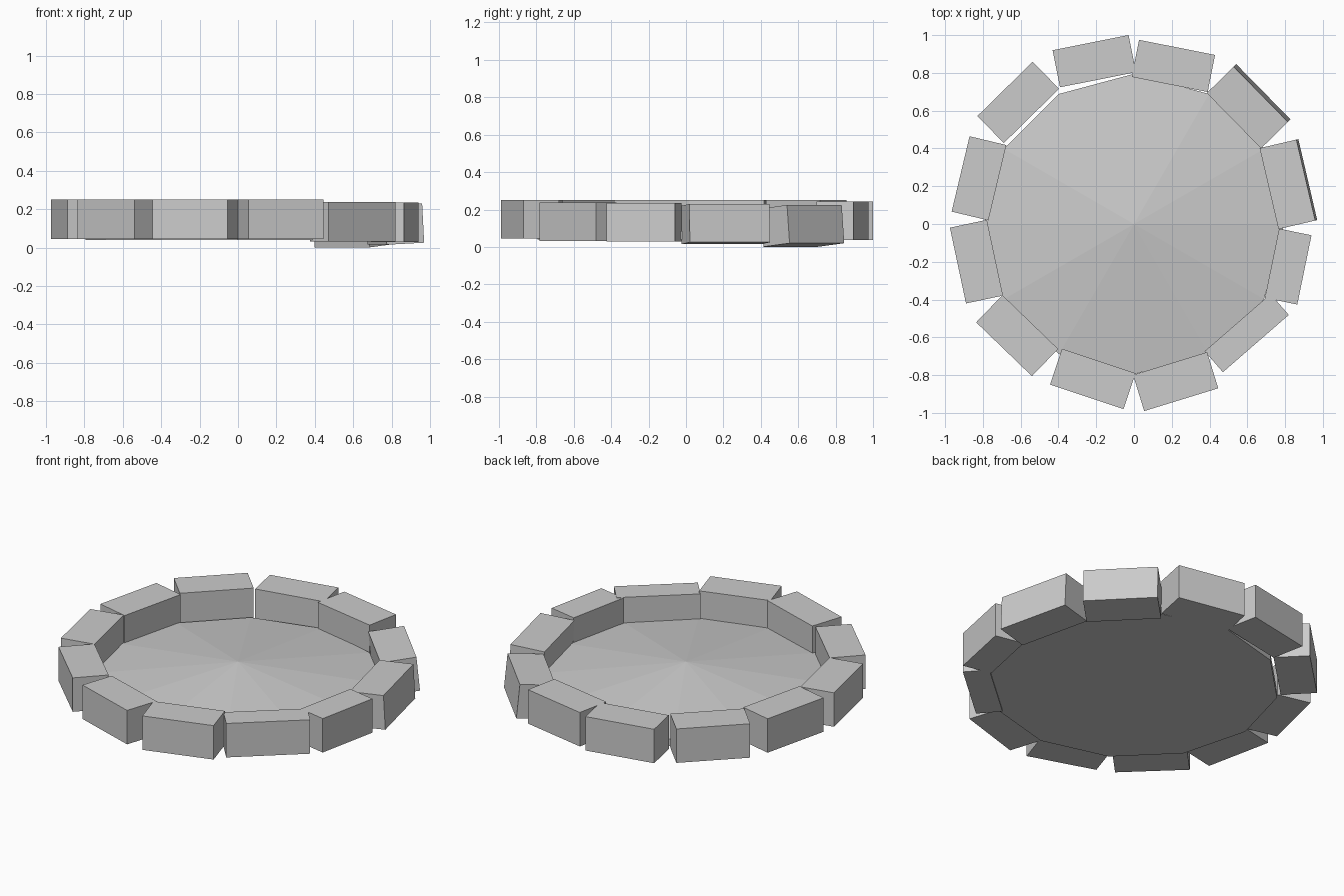
import bpy
import bmesh
from math import radians, sin, cos, pi
from mathutils import Matrix, Vector

cube = bpy.data.objects.get("Cube")
if cube:
    bpy.data.objects.remove(cube, do_unlink=True)

# One plain stone grey for everything
stone = bpy.data.materials.new("stone_grey")
stone.use_nodes = True
grey = (0.6, 0.6, 0.6, 1.0)
stone.diffuse_color = grey
stone.node_tree.nodes["Principled BSDF"].inputs["Base Color"].default_value = grey


def make_object(name, bm):
    bmesh.ops.recalc_face_normals(bm, faces=bm.faces)
    mesh = bpy.data.meshes.new(name)
    bm.to_mesh(mesh)
    bm.free()
    mesh.materials.append(stone)
    obj = bpy.data.objects.new(name, mesh)
    bpy.context.collection.objects.link(obj)
    return obj


# Twelve-sided floor: flat base, short rim, shallow raised centre
def make_floor(radius, base, rim, apex, sides=12):
    bm = bmesh.new()
    rings = []
    for z in (base, rim):
        rings.append([bm.verts.new((radius * cos(2 * pi * i / sides),
                                    radius * sin(2 * pi * i / sides), z))
                      for i in range(sides)])
    low, high = rings
    top = bm.verts.new((0, 0, apex))
    bm.faces.new(low)
    for i in range(sides):
        j = (i + 1) % sides
        bm.faces.new((low[i], low[j], high[j], high[i]))
        bm.faces.new((high[i], high[j], top))
    return make_object("floor", bm)


# Block placed by the middle of its outer lower edge; tilt drops the inner edge
def make_block(name, angle, x, y, width=0.41, depth=0.2, bottom=0.045, tilt=0):
    height = 0.205
    bm = bmesh.new()
    bmesh.ops.create_cube(bm, size=1)
    shape = (Matrix.Translation((-depth / 2, 0, height / 2))
             @ Matrix.Diagonal((depth, width, height, 1)))
    bm.transform(shape)
    obj = make_object(name, bm)
    obj.matrix_world = (Matrix.Translation(Vector((x, y, bottom)))
                        @ Matrix.Rotation(radians(angle), 4, "Z")
                        @ Matrix.Rotation(radians(-tilt), 4, "Y"))
    return obj


make_floor(radius=0.795, base=0.04, rim=0.083, apex=0.185)

# Hand-laid ring of blocks
make_block("back_right_block", 101.3, -0.23, 0.96, bottom=0.038)
make_block("back_left_block", 78.8, 0.228, 0.935, bottom=0.038)
make_block("left_back_corner_block", 44.5, 0.685, 0.7, bottom=0.02, tilt=5.5)
make_block("left_back_block", 13.1, 0.92, 0.235, width=0.44, bottom=0.025, tilt=3)
make_block("left_front_block", -11.6, 0.902, -0.243, width=0.374, depth=0.175, bottom=0.03)
make_block("left_front_corner_block", -49, 0.645, -0.633, width=0.462, depth=0.147, bottom=0.032)
make_block("front_left_block", -72.9, 0.25, -0.93)
make_block("front_right_block", -108.4, -0.25, -0.915)
make_block("right_front_corner_block", -134, -0.688, -0.663)
make_block("right_front_block", -168, -0.932, -0.22)
make_block("right_back_block", 166.6, -0.918, 0.265)
make_block("right_back_corner_block", 134.5, -0.683, 0.715)
